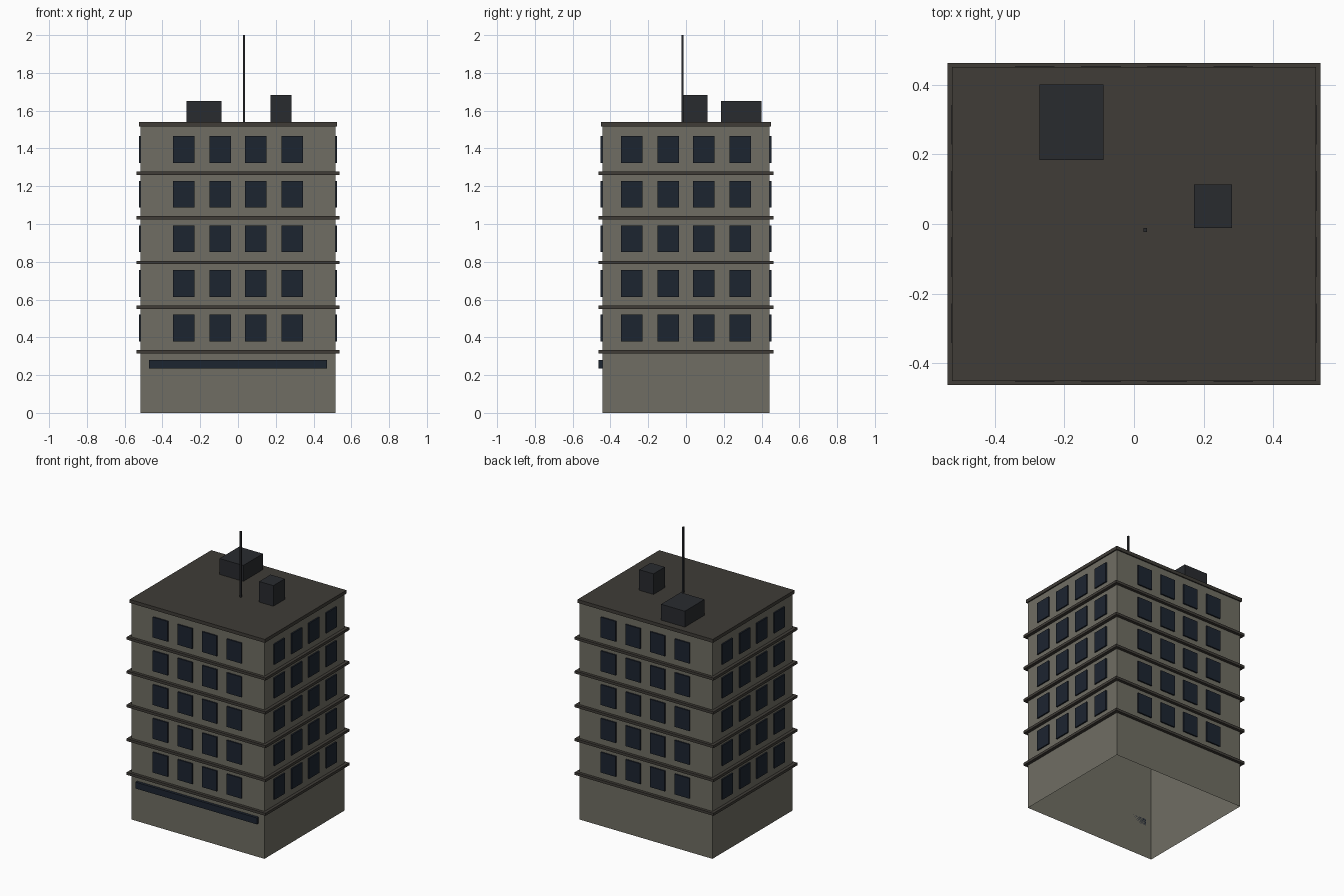
import bpy, bmesh
from math import pi
from mathutils import Matrix, Vector

if "Cube" in bpy.data.objects:
    bpy.data.objects.remove(bpy.data.objects["Cube"])

HX, HY = 0.515, 0.443      # wall half sizes
FLOOR, FIRST = 0.2365, 0.323


def material(name, rgb):
    m = bpy.data.materials.new(name)
    m.diffuse_color = (*rgb, 1)
    m.use_nodes = True
    m.node_tree.nodes["Principled BSDF"].inputs["Base Color"].default_value = m.diffuse_color
    return m


WALL = material("wall_paint", (0.16, 0.155, 0.125))
TRIM = material("dark_trim", (0.05, 0.045, 0.038))
GLASS = material("window_glass", (0.012, 0.018, 0.03))
METAL = material("roof_metal", (0.022, 0.024, 0.028))


def finish(name, bm, mat):
    me = bpy.data.meshes.new(name)
    bm.to_mesh(me)
    bm.free()
    me.materials.append(mat)
    ob = bpy.data.objects.new(name, me)
    bpy.context.collection.objects.link(ob)
    return ob


def loft(name, rings, mat):
    """Skin rectangular rings (half x, half y, z), open at both ends."""
    bm = bmesh.new()
    loops = [[bm.verts.new((sx * x, sy * y, z))
              for sx, sy in ((-1, -1), (1, -1), (1, 1), (-1, 1))] for x, y, z in rings]
    for a, b in zip(loops, loops[1:]):
        for i in range(4):
            j = (i + 1) % 4
            bm.faces.new((a[i], a[j], b[j], b[i]))
    return finish(name, bm, mat)


def add_box(bm, lo, hi, mtx=Matrix(), open_back=False):
    lo, hi = Vector(lo), Vector(hi)
    vs = bmesh.ops.create_cube(bm, size=1)["verts"]
    if open_back:
        back = [f for f in vs[0].link_faces[:] + vs[-1].link_faces[:] if f.normal.y > 0.5]
        bmesh.ops.delete(bm, geom=back, context='FACES_ONLY')
    for v in vs:
        v.co = mtx @ Vector([(lo[k] + hi[k]) / 2 + v.co[k] * (hi[k] - lo[k]) for k in range(3)])


def box(name, lo, hi, mat):
    bm = bmesh.new()
    add_box(bm, lo, hi)
    return finish(name, bm, mat)


# Hollow wall shell, open underneath
loft("walls", [(HX, HY, 0), (HX, HY, 1.52)], WALL)

# Ledge around each floor line
for n in range(5):
    z = FIRST + n * FLOOR
    loft(f"floor_ledge_{n + 1}",
         [(HX, HY, z - 0.009), (HX + 0.022, HY + 0.02, z - 0.009),
          (HX + 0.022, HY + 0.02, z + 0.009), (HX, HY, z + 0.009)], TRIM)

# Four windows per floor on each of the four sides
for side, turns, depth in (("front", 0, HY), ("right", 1, HX), ("back", 2, HY), ("left", 3, HX)):
    bm = bmesh.new()
    spin = Matrix.Rotation(turns * pi / 2, 4, 'Z')
    for n in range(5):
        z = 0.449 + n * 0.2363
        for c in (-0.286, -0.095, 0.095, 0.286):
            add_box(bm, (c - 0.057, -depth - 0.0095, z - 0.071),
                    (c + 0.057, -depth, z + 0.071), spin, open_back=True)
    finish(f"{side}_windows", bm, GLASS)

# Strip above the street entrance
box("front_strip", (-0.47, -0.462, 0.236), (0.47, -HY, 0.281), GLASS)

# Roof slab and rooftop equipment
box("roof_slab", (-0.523, -0.451, 1.516), (0.523, 0.451, 1.54), TRIM)
box("large_roof_unit", (-0.272, 0.184, 1.54), (-0.088, 0.401, 1.651), METAL)
box("small_roof_unit", (0.172, -0.012, 1.54), (0.282, 0.114, 1.684), METAL)
box("antenna", (0.027, -0.023, 1.54), (0.038, -0.012, 2.0), METAL)
